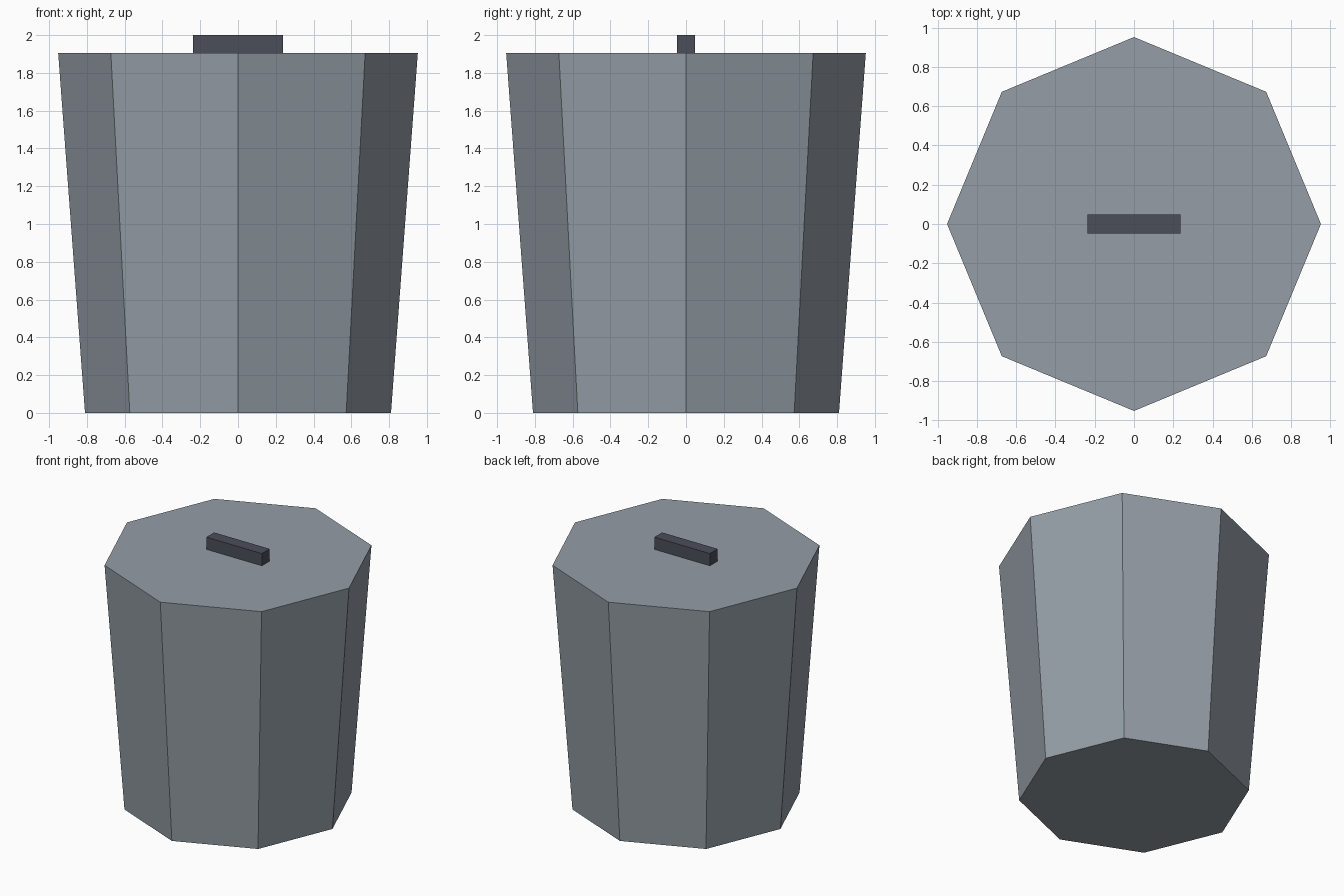
import bpy
import math

if "Cube" in bpy.data.objects:
    bpy.data.objects.remove(bpy.data.objects["Cube"])


def material(name, rgb):
    m = bpy.data.materials.new(name)
    m.diffuse_color = (*rgb, 1.0)
    m.use_nodes = True
    m.node_tree.nodes["Principled BSDF"].inputs["Base Color"].default_value = m.diffuse_color
    return m


def finish(name, mat):
    obj = bpy.context.object
    obj.name = obj.data.name = name
    obj.data.materials.append(mat)
    return obj


light_grey = material("light_grey_metal", (0.30, 0.34, 0.38))
dark_grey = material("dark_grey_metal", (0.07, 0.077, 0.1))

BODY_H, TOP_R, BASE_R, HANDLE_H = 1.905, 0.952, 0.81, 0.095

# Tapered eight-sided bin, corners on the axes
bpy.ops.mesh.primitive_cone_add(vertices=8, radius1=BASE_R, radius2=TOP_R,
                                depth=BODY_H, location=(0, 0, BODY_H / 2))
finish("bin_body", light_grey)

# Bar handle on the lid
bpy.ops.mesh.primitive_cube_add(size=1, location=(0, 0, BODY_H + HANDLE_H / 2))
handle = finish("lid_handle", dark_grey)
handle.scale = (0.476, 0.095, HANDLE_H)
